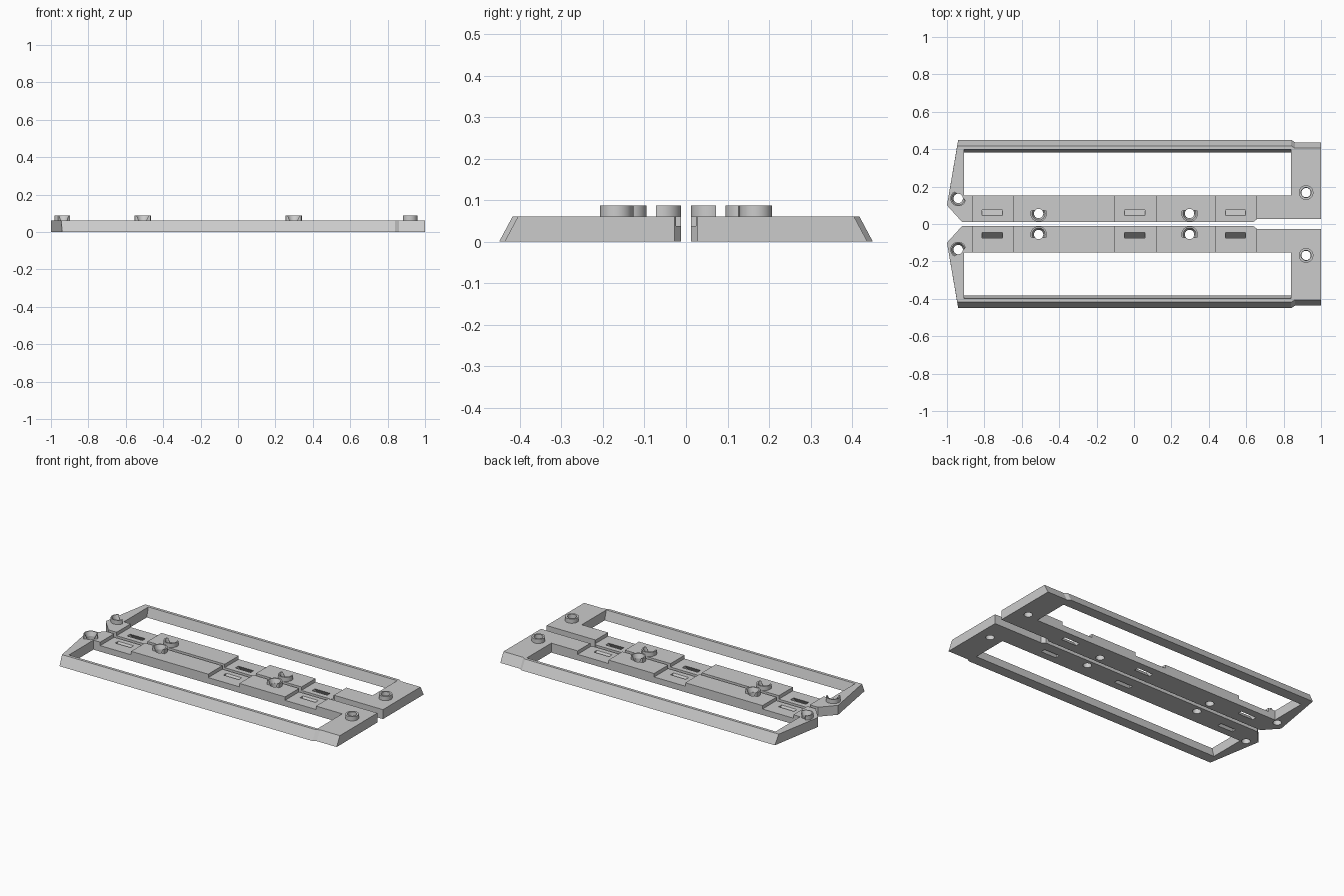
import bpy, math
from mathutils import Vector, Matrix

if "Cube" in bpy.data.objects:
    bpy.data.objects.remove(bpy.data.objects["Cube"], do_unlink=True)

grey = bpy.data.materials.new("plain grey")
grey.use_nodes = True
COLOUR = (0.6, 0.6, 0.6, 1)
grey.diffuse_color = COLOUR
grey.node_tree.nodes["Principled BSDF"].inputs["Base Color"].default_value = COLOUR

HEIGHT, RECESS, BOSS_TOP = 0.06, 0.038, 0.087


def loft(name, low, high, z0, z1):
    """Solid between two matching outlines."""
    n = len(low)
    verts = [(x, y, z0) for x, y in low] + [(x, y, z1) for x, y in high]
    faces = [tuple(reversed(range(n))), tuple(range(n, 2 * n))]
    faces += [(i, (i + 1) % n, n + (i + 1) % n, n + i) for i in range(n)]
    mesh = bpy.data.meshes.new(name)
    mesh.from_pydata(verts, [], faces)
    mesh.materials.append(grey)
    obj = bpy.data.objects.new(name, mesh)
    bpy.context.collection.objects.link(obj)
    return obj


def rect(x0, x1, y0, y1):
    return [(x0, y0), (x1, y0), (x1, y1), (x0, y1)]


def circle(x, y, r, n=32):
    return [(x + r * math.cos(math.tau * i / n), y + r * math.sin(math.tau * i / n))
            for i in range(n)]


def activate(obj):
    bpy.ops.object.select_all(action='DESELECT')
    obj.select_set(True)
    bpy.context.view_layer.objects.active = obj


def cut(obj, cutter):
    """Subtract a cutter and discard it."""
    activate(obj)
    mod = obj.modifiers.new("cut", 'BOOLEAN')
    mod.operation, mod.solver, mod.object = 'DIFFERENCE', 'EXACT', cutter
    bpy.ops.object.modifier_apply(modifier=mod.name)
    bpy.data.objects.remove(cutter, do_unlink=True)


def finish(obj):
    """Shade, then mirror to the other side."""
    activate(obj)
    bpy.ops.object.shade_smooth_by_angle(angle=math.radians(25))
    mod = obj.modifiers.new("mirror", 'MIRROR')
    mod.use_axis = (False, True, False)
    mod.use_mirror_merge = False


# Frame plate with a sloping outer edge
inner = [(-1, 0.1), (-0.92, 0.012), (0.64, 0.012), (0.66, 0.028), (1, 0.028)]
low = inner + [(1, 0.437), (0.86, 0.437), (0.84, 0.45), (-0.94, 0.45)]
high = inner + [(1, 0.405), (0.86, 0.405), (0.84, 0.418), (-0.945, 0.418)]
frame = loft("frame_plate", low, high, 0, HEIGHT)

# Long opening, leaning outward on the rail side
cut(frame, loft("opening", rect(-0.91, 0.84, 0.153, 0.38),
                rect(-0.91, 0.84, 0.153, 0.402), -0.01, HEIGHT + 0.01))

# Lowered sections along the inner strip, each with a slanted slot
for x0, x1 in ((-0.862, -0.645), (-0.102, 0.117), (0.438, 0.655)):
    cut(frame, loft("recess", rect(x0, x1, -0.1, 0.2), rect(x0, x1, -0.1, 0.2),
                    RECESS, HEIGHT + 0.02))
    mid = (x0 + x1) / 2 - 0.004
    cut(frame, loft("slot", rect(mid - 0.054, mid + 0.054, 0.082, 0.112),
                    rect(mid - 0.054, mid + 0.054, 0.035, 0.065), -0.01, 0.05))

# Bosses: x, y, radius, top hole radius, direction of the open side
bosses = {
    "end_boss": (0.92, 0.168, 0.039, 0.027, None),
    "front_pin_boss": (-0.94, 0.137, 0.042, 0.036, (0.6, 0.8)),
    "strip_boss_a": (-0.51, 0.056, 0.044, 0.036, (0, 1)),
    "strip_boss_b": (0.297, 0.056, 0.044, 0.036, (0, 1)),
}
for name, (x, y, r, top_r, side) in bosses.items():
    cut(frame, loft("hole", circle(x, y, 0.025), circle(x, y, 0.025), -0.01, 0.07))
    boss = loft(name, circle(x, y, r), circle(x, y, r), HEIGHT, BOSS_TOP)
    cut(boss, loft("bore", circle(x, y, 0.025), circle(x, y, top_r),
                   HEIGHT - 0.001, BOSS_TOP + 0.001))
    if side:
        trim = loft("trim", rect(-0.1, 0.1, 0.016, 0.1), rect(-0.1, 0.1, 0.016, 0.1),
                    HEIGHT - 0.01, BOSS_TOP + 0.01)
        turn = math.atan2(side[1], side[0]) - math.pi / 2
        trim.data.transform(Matrix.Translation(Vector((x, y, 0))) @ Matrix.Rotation(turn, 4, 'Z'))
        cut(boss, trim)
    finish(boss)

finish(frame)
